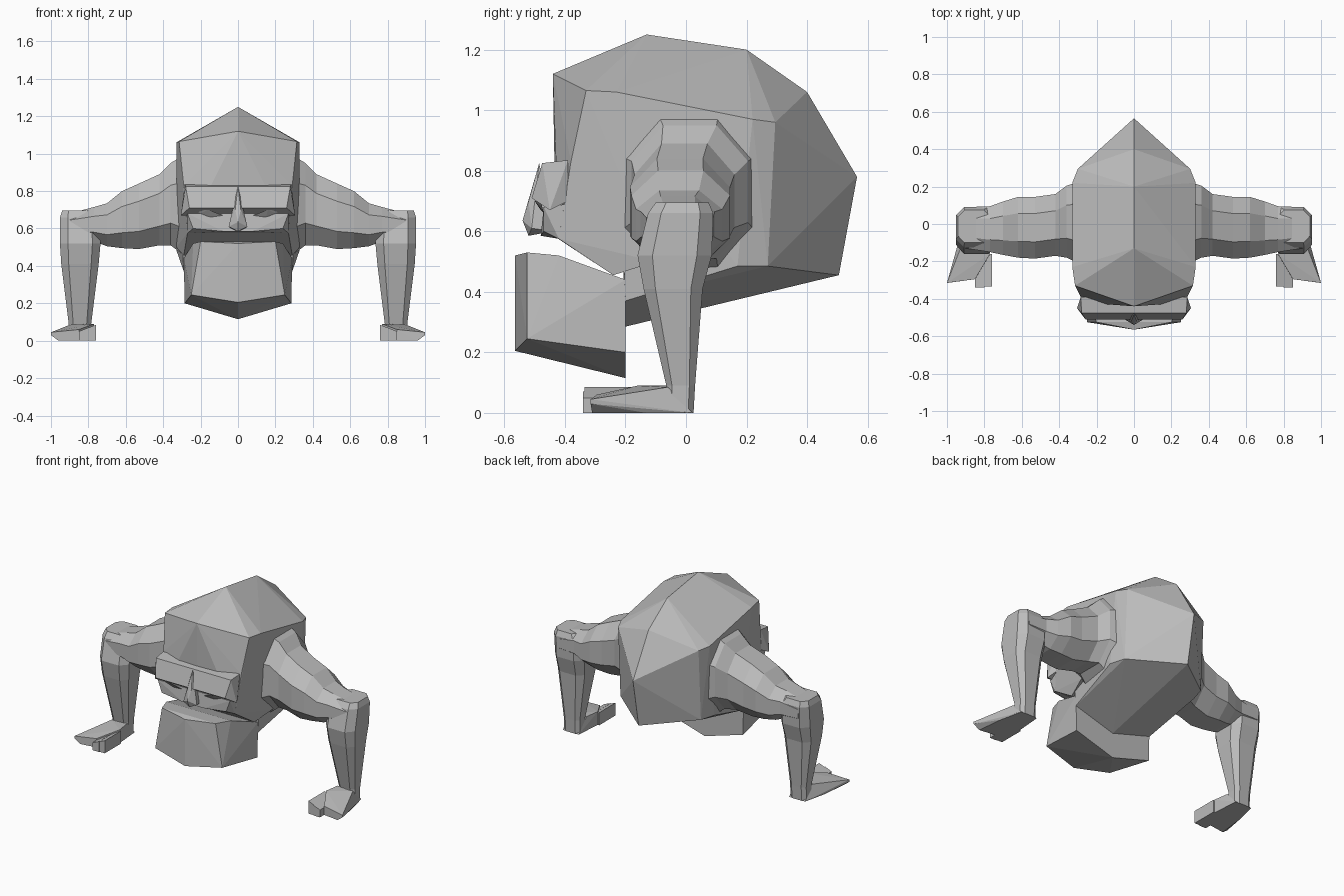
import bpy, bmesh

if "Cube" in bpy.data.objects:
    bpy.data.objects.remove(bpy.data.objects["Cube"])

grey = bpy.data.materials.new("stone grey")
grey.diffuse_color = (0.5, 0.5, 0.5, 1)
grey.use_nodes = True
grey.node_tree.nodes["Principled BSDF"].inputs["Base Color"].default_value = grey.diffuse_color


def finish(name, bm, mirror=False):
    bmesh.ops.recalc_face_normals(bm, faces=bm.faces)
    me = bpy.data.meshes.new(name)
    bm.to_mesh(me)
    bm.free()
    me.materials.append(grey)
    ob = bpy.data.objects.new(name, me)
    bpy.context.collection.objects.link(ob)
    if mirror:
        ob.modifiers.new("mirror", 'MIRROR')
    return ob


def hull(name, pts, symmetric=True, mirror=False):
    """Faceted solid around corner points, optionally reflected in x."""
    bm = bmesh.new()
    for x, y, z in pts:
        bm.verts.new((x, y, z))
        if symmetric and x:
            bm.verts.new((-x, y, z))
    bmesh.ops.convex_hull(bm, input=bm.verts[:])
    loose = [v for v in bm.verts if not v.link_faces]
    bmesh.ops.delete(bm, geom=loose, context='VERTS')
    return finish(name, bm, mirror)


def loft(name, rings, axis, cut=0.27):
    """Eight-sided limb; each ring is (position, a0, a1, b0, b1)."""
    bm = bmesh.new()
    loops = []
    for p, a0, a1, b0, b1 in rings:
        da, db = (a1 - a0) * cut, (b1 - b0) * cut
        outline = [(a0 + da, b0), (a1 - da, b0), (a1, b0 + db), (a1, b1 - db),
                   (a1 - da, b1), (a0 + da, b1), (a0, b1 - db), (a0, b0 + db)]
        loops.append([bm.verts.new((p, a, b) if axis == 'x' else (a, b, p))
                      for a, b in outline])
    for lo, hi in zip(loops, loops[1:]):
        for i in range(8):
            j = (i + 1) % 8
            bm.faces.new((lo[i], lo[j], hi[j], hi[i]))
    bm.faces.new(loops[0])
    bm.faces.new(loops[-1])
    return finish(name, bm, True)


# Large skull-like body with a keel on top and behind
hull("body", [(0, -.13, 1.25), (0, .2, 1.2), (0, .4, 1.06), (0, .565, .78),
              (0, .505, .455), (0, -.2, .285), (.33, -.23, 1.06),
              (.33, .22, .97), (.3, .295, .96), (.3, .27, .485),
              (.33, .17, .485), (.29, -.2, .37)])

# Face in front of the body
hull("face", [(0, -.44, 1.12), (0, -.13, 1.25), (.33, -.23, 1.06),
              (.315, -.33, 1.065), (.29, -.38, .83), (.27, -.42, .575),
              (0, -.43, .58), (.29, -.24, .455), (.33, -.1, .5),
              (.33, 0, 1.01)])

# Jutting lower jaw
hull("jaw", [(0, -.565, .52), (.2, -.525, .53), (0, -.565, .205),
             (.25, -.525, .245), (.285, -.2, .2), (0, -.2, .115),
             (.29, -.2, .44), (.24, -.42, .52)])

# Sloping brow, cheeks, nose and narrow eyelids
hull("brow", [(.28, -.475, .825), (.285, -.39, .835), (.26, -.51, .71),
              (.305, -.45, .67), (.28, -.39, .7)])
hull("cheeks", [(.27, -.47, .68), (.24, -.47, .6), (.27, -.42, .575),
                (.28, -.39, .69), (.08, -.48, .585)])
hull("nose", [(0, -.485, .825), (.015, -.52, .7), (.05, -.51, .61),
              (0, -.54, .635), (0, -.52, .585), (.04, -.44, .6)])
hull("eyelid", [(.08, -.48, .67), (.16, -.5, .7), (.23, -.48, .7),
                (.2, -.475, .68), (.15, -.47, .66)],
     symmetric=False, mirror=True)

# Muscular upper arm tapering out to the elbow
loft("upper_arm", [(.28, -.22, .23, .45, 1.0), (.36, -.18, .205, .51, .95),
                   (.42, -.17, .16, .51, .89), (.53, -.185, .145, .49, .84),
                   (.62, -.18, .145, .495, .8), (.7, -.165, .12, .505, .735),
                   (.77, -.15, .095, .53, .715), (.9, -.13, .09, .55, .68)], 'x')

# Forearm down to the wrist
loft("forearm", [(.0, .785, .905, -.065, .025), (.09, .785, .905, -.065, .03),
                 (.41, .745, .945, -.14, .055), (.52, .735, .952, -.16, .085),
                 (.66, .74, .952, -.125, .09), (.695, .77, .94, -.1, .075)], 'z',
     cut=.2)

# Flat hand with stepped fingers
hull("palm", [(.785, .022, 0), (.905, .022, 0), (.785, -.06, .09),
              (.9, -.06, .085), (.94, -.13, 0), (.935, -.13, .05),
              (.77, -.16, .09), (.77, -.17, 0), (1.0, -.315, .03),
              (1.0, -.315, .045), (.96, -.31, 0), (.85, -.295, 0),
              (.85, -.295, .06)], symmetric=False, mirror=True)
for i, (x, y, z) in enumerate([(.76, -.335, .085), (.8, -.34, .07)]):
    hull("finger_%d" % (i + 1),
         [(x + dx, yy, zz) for dx in (0, .05) for yy in (y, -.16)
          for zz in (0.0, z - dx * .4)], symmetric=False, mirror=True)
